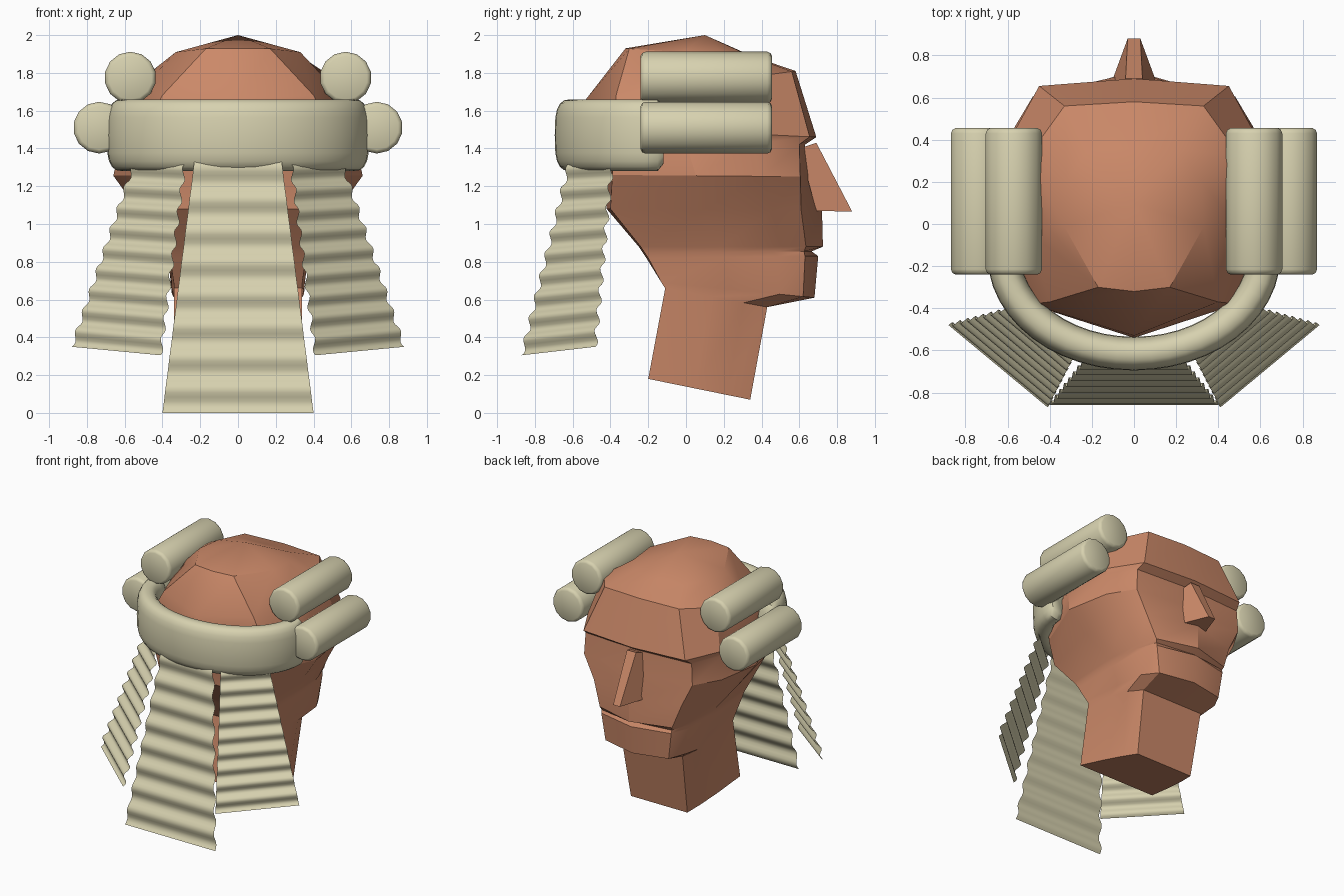
import bpy, bmesh, math
from mathutils import Vector

if "Cube" in bpy.data.objects:
    bpy.data.objects.remove(bpy.data.objects["Cube"])


def material(name, rgb):
    m = bpy.data.materials.new(name)
    m.diffuse_color = (*rgb, 1)
    m.use_nodes = True
    m.node_tree.nodes["Principled BSDF"].inputs["Base Color"].default_value = m.diffuse_color
    return m


SKIN = material("warm skin", (0.60, 0.25, 0.14))
CREAM = material("cream wig", (0.68, 0.64, 0.43))


def make(name, verts, faces, mat, angle=30, fix=True):
    me = bpy.data.meshes.new(name)
    bm = bmesh.new()
    vs = [bm.verts.new(v) for v in verts]
    for f in faces:
        bm.faces.new([vs[i] for i in f])
    if fix:
        bmesh.ops.recalc_face_normals(bm, faces=bm.faces)
    bm.to_mesh(me)
    bm.free()
    ob = bpy.data.objects.new(name, me)
    bpy.context.collection.objects.link(ob)
    me.materials.append(mat)
    bpy.ops.object.select_all(action='DESELECT')
    ob.select_set(True)
    bpy.context.view_layer.objects.active = ob
    bpy.ops.object.shade_smooth_by_angle(angle=math.radians(angle))
    return ob


def loft(rings, closed_ends=True):
    n = len(rings[0])
    verts = [p for r in rings for p in r]
    faces = [(k * n + i, k * n + (i + 1) % n, (k + 1) * n + (i + 1) % n, (k + 1) * n + i)
             for k in range(len(rings) - 1) for i in range(n)]
    if closed_ends:
        faces += [tuple(range(n)), tuple(range(len(verts) - n, len(verts)))]
    return verts, faces


# Head: rings of back y, z, setback / front y, z, setback / half widths back to front
HEAD = [
    (-.20, .18, 0, .34, .07, 0, .34, .31, .28, .25),
    (-.11, .66, 0, .43, .56, 0, .34, .34, .32, .27),
    (-.13, .69, 0, .68, .61, .06, .34, .35, .35, .28),
    (-.21, .82, .01, .70, .83, .07, .36, .37, .36, .31),
    (-.23, .85, .01, .665, .855, .04, .36, .38, .365, .31),
    (-.25, .88, .01, .725, .88, .09, .37, .39, .37, .32),
    (-.42, 1.08, .02, .72, 1.07, .11, .42, .53, .48, .39),
    (-.44, 1.26, .05, .655, 1.25, .05, .48, .66, .60, .48),
    (-.52, 1.45, .14, .63, 1.42, .03, .50, .62, .58, .47),
    (-.54, 1.52, .16, .69, 1.46, .035, .49, .60, .585, .45),
    (-.53, 1.66, .16, .58, 1.81, .02, .40, .50, .50, .33),
    (-.32, 1.93, .02, .36, 1.885, .01, .17, .33, .32, .22),
]
rings = []
for yb, zb, db, yf, zf, df, w1, w2, w3, w4 in HEAD:
    half = [(0, yb), (w1, yb + db), (w2, yb + .45 * (yf - yb)),
            (w3, yb + .77 * (yf - yb)), (w4, yf - df), (0, yf)]
    outline = half + [(-x, y) for x, y in half[-2:0:-1]]
    rings.append([(x, y, zb + (zf - zb) * (y - yb) / (yf - yb)) for x, y in outline])
verts, faces = loft(rings)
faces.pop()
n, last = len(rings[0]), len(verts)
verts.append((0, .1, 2.0))
faces += [(last - n + i, last - n + (i + 1) % n, last) for i in range(n)]
make("head", verts, faces, SKIN, 28)

# Nose: wedge with flared base
nose = []
for top, tip, base, root in [((s * .04, .69, 1.43), (s * .03, .88, 1.065),
                              (s * .10, .69, 1.07), (s * .06, .60, 1.40)) for s in (-1, 1)]:
    nose.append([top, tip, base, root])
make("nose", *loft(nose), SKIN, 25)

# Band: rounded tall tube wrapped around the back of the head
rings = []
for k in range(-13, 14):
    a = math.radians(90 * max(-12, min(12, k)) / 12)
    s = .8 if abs(k) == 13 else 1
    c = Vector((.615 * math.sin(a), -.15 - .465 * math.cos(a), 1.47))
    if abs(k) >= 12:
        c.y += .03 if abs(k) == 13 else 0
    out = Vector((math.sin(a) * .465, -math.cos(a) * .615, 0)).normalized()
    ring = []
    for i in range(20):
        t = math.tau * i / 20
        u = math.copysign(abs(math.cos(t)) ** .8, math.cos(t))
        w = math.copysign(abs(math.sin(t)) ** .6, math.sin(t))
        ring.append(c + out * (.08 * s * u) + Vector((0, 0, .19 * s * w)))
    rings.append(ring)
make("wig_band", *loft(rings), CREAM, 50)

# Side curls: two rolls on each side, with softened rims
for side, word in ((-1, "left"), (1, "right")):
    for x, z, level in ((.57, 1.775, "upper"), (.735, 1.51, "lower")):
        rings = [[(side * x + r * math.cos(math.tau * (i + .5) / 14), y,
                   z + r * math.sin(math.tau * (i + .5) / 14)) for i in range(14)]
                 for y, r in ((-.24, .115), (-.232, .13), (-.215, .137),
                              (.43, .137), (.447, .13), (.455, .115))]
        make(f"{word}_{level}_curl", *loft(rings), CREAM, 40)


# Hanging flaps: thin corrugated sheets widening downward
def flap(name, top_l, top_r, bot_l, bot_r, waves=8, amp=.016):
    tl, tr, bl, br = map(Vector, (top_l, top_r, bot_l, bot_r))
    normal = (tr - tl).cross(tl - bl).normalized()
    steps = waves * 8
    verts, faces = [], []
    for k in range(steps + 1):
        t = k / steps
        off = normal * (amp * math.sin(math.tau * waves * t))
        verts += [tl.lerp(bl, t) + off, tr.lerp(br, t) + off]
    for k in range(steps):
        i = 2 * k
        faces.append((i, i + 2, i + 3, i + 1))
    make(name, verts, faces, CREAM, 60, fix=False)


flap("back_flap", (-.23, -.64, 1.34), (.23, -.64, 1.34), (-.40, -.86, 0), (.40, -.86, 0))
flap("left_flap", (-.55, -.39, 1.33), (-.28, -.62, 1.32),
     (-.88, -.48, .35), (-.41, -.87, .305), 9)
flap("right_flap", (.28, -.62, 1.32), (.55, -.39, 1.33),
     (.41, -.87, .305), (.88, -.48, .35), 9)
